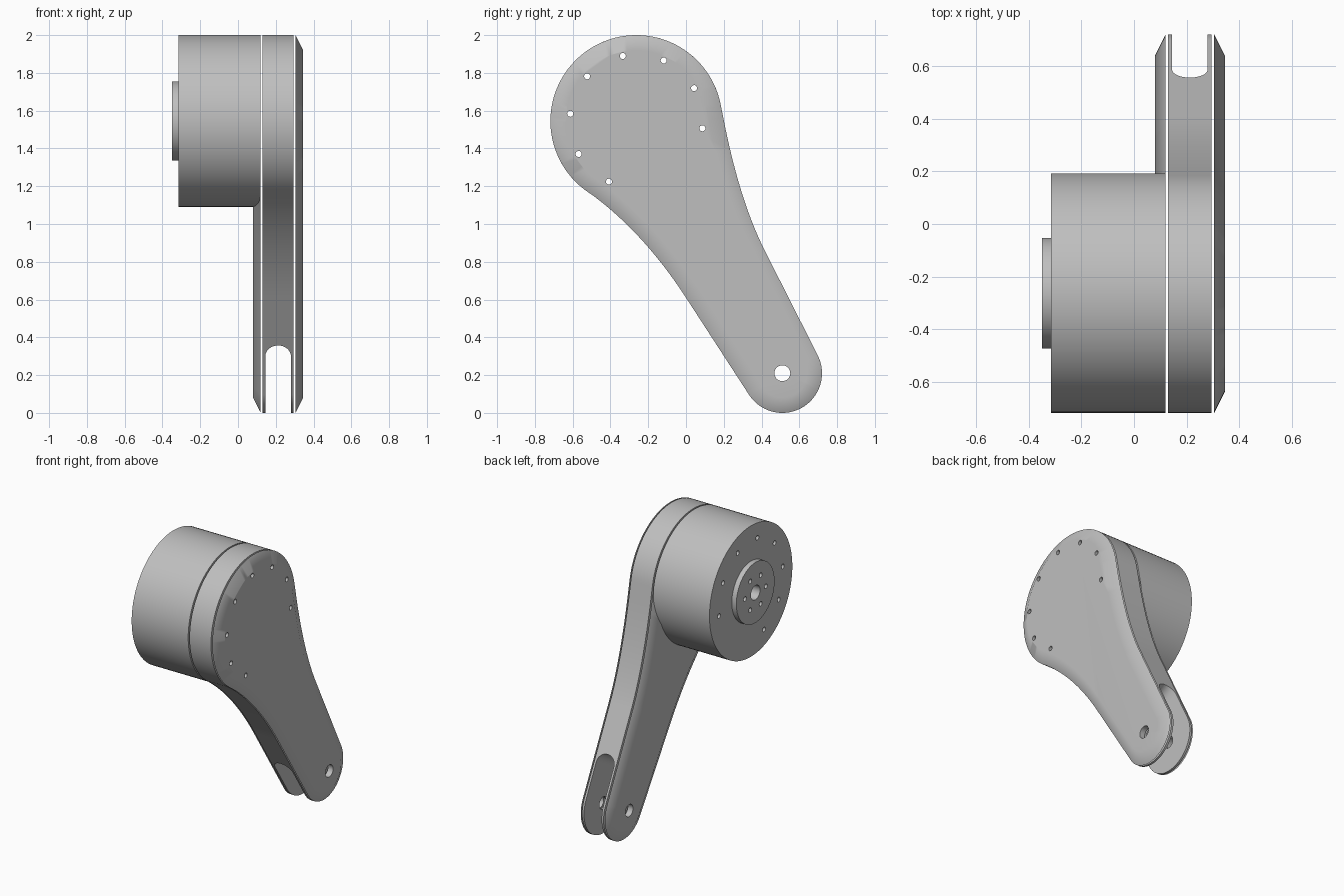
import bpy, bmesh, math
from mathutils import Vector

cube = bpy.data.objects.get("Cube")
if cube:
    bpy.data.objects.remove(cube, do_unlink=True)

mat = bpy.data.materials.new("mid_grey")
mat.use_nodes = True
GREY = (0.52, 0.52, 0.52, 1)
mat.diffuse_color = GREY
mat.node_tree.nodes["Principled BSDF"].inputs["Base Color"].default_value = GREY

BIG, BIG_R = (-0.263, 1.545), 0.455      # motor axis (y, z)
PIN, PIN_R = (0.51, 0.21), 0.21          # pin axis (y, z)


# --- helpers ---
def arc(c, r, a0, a1, n):
    """Points on an arc, angles in degrees, both ends included."""
    angles = [math.radians(a0 + (a1 - a0) * i / n) for i in range(n + 1)]
    return [Vector((c[0] + r * math.cos(a), c[1] + r * math.sin(a))) for a in angles]


def bend(p, q, r, n=16):
    """Quadratic curve from p to r with control q, ends left out."""
    p, q, r = Vector(p), Vector(q), Vector(r)
    ts = [i / n for i in range(1, n)]
    return [p * (1 - t) ** 2 + q * 2 * t * (1 - t) + r * t * t for t in ts]


def inset(pts, d):
    """Move a counter-clockwise outline inwards."""
    out = []
    for i, p in enumerate(pts):
        t = (pts[(i + 1) % len(pts)] - pts[i - 1]).normalized()
        out.append(p + Vector((-t.y, t.x)) * d)
    return out


def at_x(pts, x):
    return [Vector((x, p.x, p.y)) for p in pts]


def disc(c, r, x0, x1, n=96):
    pts = arc(c, r, 0, 360, n)[:-1]
    return [at_x(pts, x0), at_x(pts, x1)]


def solid(name, *lofts):
    """Closed solids, each skinned through a list of equal rings."""
    bm = bmesh.new()
    for rings in lofts:
        vs = [[bm.verts.new(p) for p in ring] for ring in rings]
        n = len(vs[0])
        for a, b in zip(vs, vs[1:]):
            for i in range(n):
                j = (i + 1) % n
                bm.faces.new((a[i], a[j], b[j], b[i]))
        bm.faces.new(vs[0][::-1])
        bm.faces.new(vs[-1])
    bmesh.ops.recalc_face_normals(bm, faces=bm.faces)
    me = bpy.data.meshes.new(name)
    bm.to_mesh(me)
    bm.free()
    me.materials.append(mat)
    ob = bpy.data.objects.new(name, me)
    bpy.context.collection.objects.link(ob)
    return ob


def activate(ob):
    bpy.ops.object.select_all(action='DESELECT')
    ob.select_set(True)
    bpy.context.view_layer.objects.active = ob


def cut(ob, *cutters):
    activate(ob)
    for c in cutters:
        m = ob.modifiers.new("cut", 'BOOLEAN')
        m.operation, m.solver, m.object = 'DIFFERENCE', 'EXACT', c
        bpy.ops.object.modifier_apply(modifier=m.name)


# --- arm outline: big round end, two concave flanks, small round end ---
outline = (arc(BIG, BIG_R, 10, 233.8, 64)
           + bend((-0.53, 1.178), (-0.2345, 0.9706), (0, 0.61))
           + [Vector((0, 0.61))]
           + arc(PIN, PIN_R, 213, 386.6, 40)
           + [Vector((0.414, 0.865))]
           + bend((0.414, 0.865), (0.272, 1.149), (0.186, 1.624)))
chamfered = inset(outline, 0.08)

# --- parts, stacked along x with narrow seams between them ---
cover = solid("outer_cover", [at_x(outline, 0.305), at_x(chamfered, 0.345)])
core = solid("arm_core", [at_x(outline, 0.13), at_x(outline, 0.295)])
inner = solid("inner_cover", [at_x(chamfered, 0.08), at_x(outline, 0.12)])
motor = solid("motor_housing", disc(BIG, BIG_R, -0.315, 0.1195))
hub = solid("output_hub", disc(BIG, 0.21, -0.35, -0.315, 64))

# --- cutters ---
bolts = [arc(BIG, 0.352, -6.3 + 36 * k, 0, 1)[0] for k in range(8)]
bolt_cutter = solid("bolt_cutter", *[disc(p, 0.016, -0.6, 0.6, 16) for p in bolts])
pin_cutter = solid("pin_cutter", disc(PIN, 0.042, -0.6, 0.6, 32))
hub_bolts = arc(BIG, 0.115, 0, 360, 6)[:-1]
hub_cutter = solid("hub_cutter", disc(BIG, 0.05, -0.6, -0.25, 32),
                   *[disc(p, 0.016, -0.6, -0.325, 16) for p in hub_bolts])

# Round-ended slot that splits the lower end into a fork
along = Vector((0, -0.5, 0.866))
across = Vector((0, 0.866, 0.5))
profile = arc((0.2125, 0.2325), 0.0675, 0, 180, 24) + [Vector((0.145, -0.5)), Vector((0.28, -0.5))]
pin = Vector((0, *PIN))
slot_cutter = solid("slot_cutter", [
    [Vector((p.x, 0, 0)) + pin + along * p.y + across * s for p in profile]
    for s in (-0.5, 0.5)])

cut(cover, bolt_cutter, pin_cutter)
cut(core, slot_cutter, bolt_cutter, pin_cutter)
cut(inner, bolt_cutter, pin_cutter)
cut(motor, bolt_cutter, hub_cutter)
cut(hub, hub_cutter)
for c in (bolt_cutter, pin_cutter, hub_cutter, slot_cutter):
    bpy.data.objects.remove(c, do_unlink=True)

# --- smooth curved walls, keep the rims crisp ---
for ob in (cover, core, inner, motor, hub):
    activate(ob)
    bpy.ops.object.shade_smooth_by_angle(angle=math.radians(30))
    w = ob.modifiers.new("even_shading", 'WEIGHTED_NORMAL')
    w.keep_sharp = True
